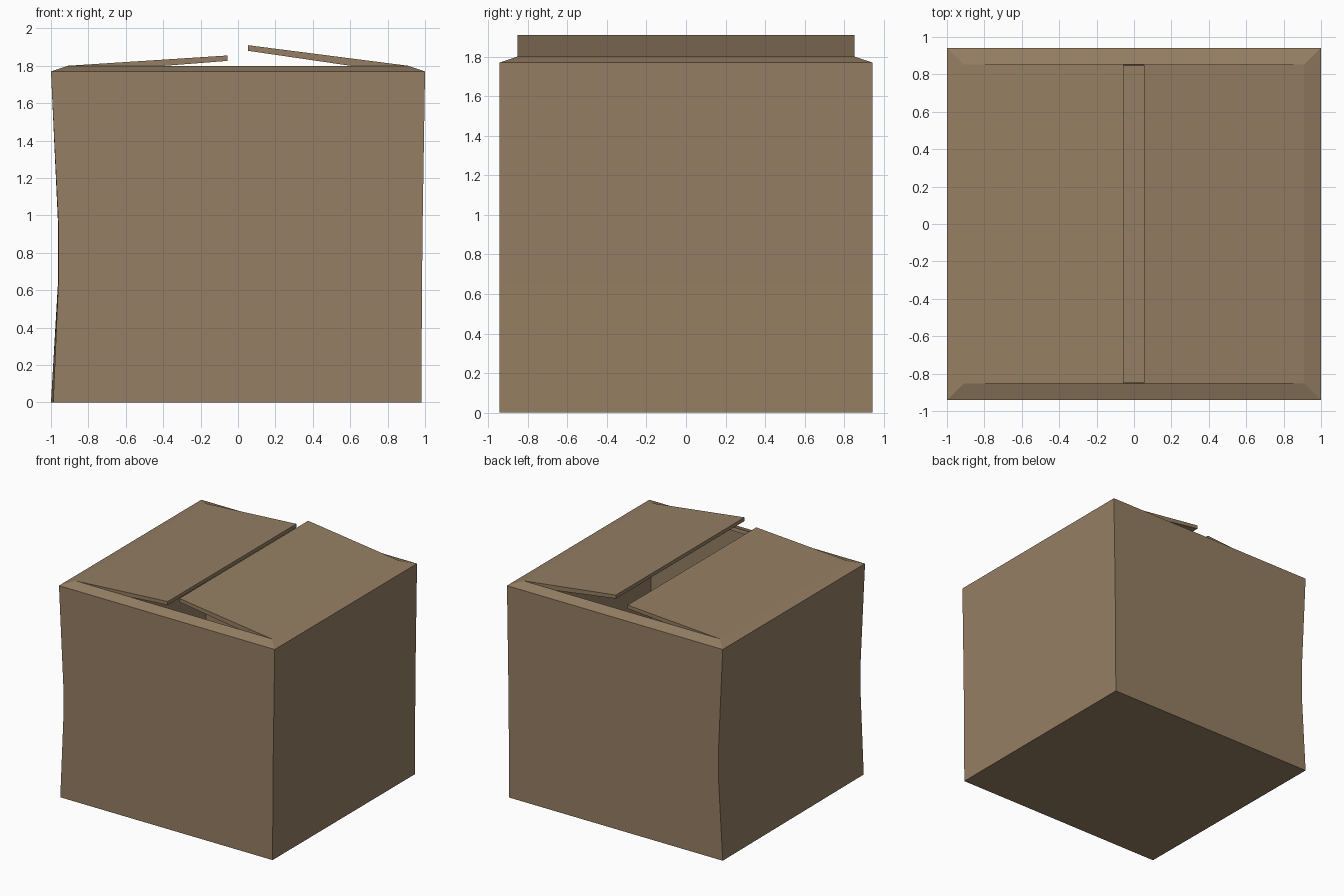
import bpy, bmesh

if "Cube" in bpy.data.objects:
    bpy.data.objects.remove(bpy.data.objects["Cube"])

card = bpy.data.materials.new("cardboard brown")
card.diffuse_color = (0.30, 0.21, 0.125, 1)
card.use_nodes = True
card.node_tree.nodes["Principled BSDF"].inputs["Base Color"].default_value = card.diffuse_color


def make_object(name, bm):
    bmesh.ops.recalc_face_normals(bm, faces=bm.faces[:])
    mesh = bpy.data.meshes.new(name)
    bm.to_mesh(mesh)
    bm.free()
    mesh.materials.append(card)
    obj = bpy.data.objects.new(name, mesh)
    bpy.context.collection.objects.link(obj)
    return obj


# Open box: stacked rectangular loops with a dented left wall and sloped rim
# (z, front left x, back left x, right x, half depth)
levels = [
    (0.00, -0.988, -1.00, 0.98, 0.942),
    (0.65, -0.96, -0.962, 0.984, 0.942),
    (0.95, -0.96, -0.962, 0.987, 0.942),
    (1.77, -1.00, -1.00, 1.00, 0.942),
    (1.80, -0.91, -0.91, 0.91, 0.852),
]
bm = bmesh.new()
loops = []
for z, fl, bl, r, d in levels:
    loops.append([bm.verts.new(p) for p in
                  ((fl, -d, z), (r, -d, z), (r, d, z), (bl, d, z))])
bm.faces.new(loops[0])
for low, high in zip(loops, loops[1:]):
    for i in range(4):
        j = (i + 1) % 4
        bm.faces.new((low[i], low[j], high[j], high[i]))
bmesh.ops.recalc_face_normals(bm, faces=bm.faces[:])
body = make_object("box_body", bm)
# Closed side faces outward, so the board thickness grows inward
solid = body.modifiers.new("board thickness", 'SOLIDIFY')
solid.thickness = 0.03
solid.offset = -1


# Top flaps: a thin side profile swept along y
def flap(name, profile):
    bm = bmesh.new()
    face = bm.faces.new([bm.verts.new((x, -0.852, z)) for x, z in profile])
    ext = bmesh.ops.extrude_face_region(bm, geom=[face])
    moved = [v for v in ext["geom"] if isinstance(v, bmesh.types.BMVert)]
    bmesh.ops.translate(bm, vec=(0, 1.704, 0), verts=moved)
    make_object(name, bm)


flap("left_flap", [(-0.91, 1.80), (-0.055, 1.855), (-0.055, 1.826), (-0.91, 1.76)])
flap("right_flap", [(0.91, 1.80), (0.053, 1.91), (0.053, 1.88), (0.91, 1.755)])
